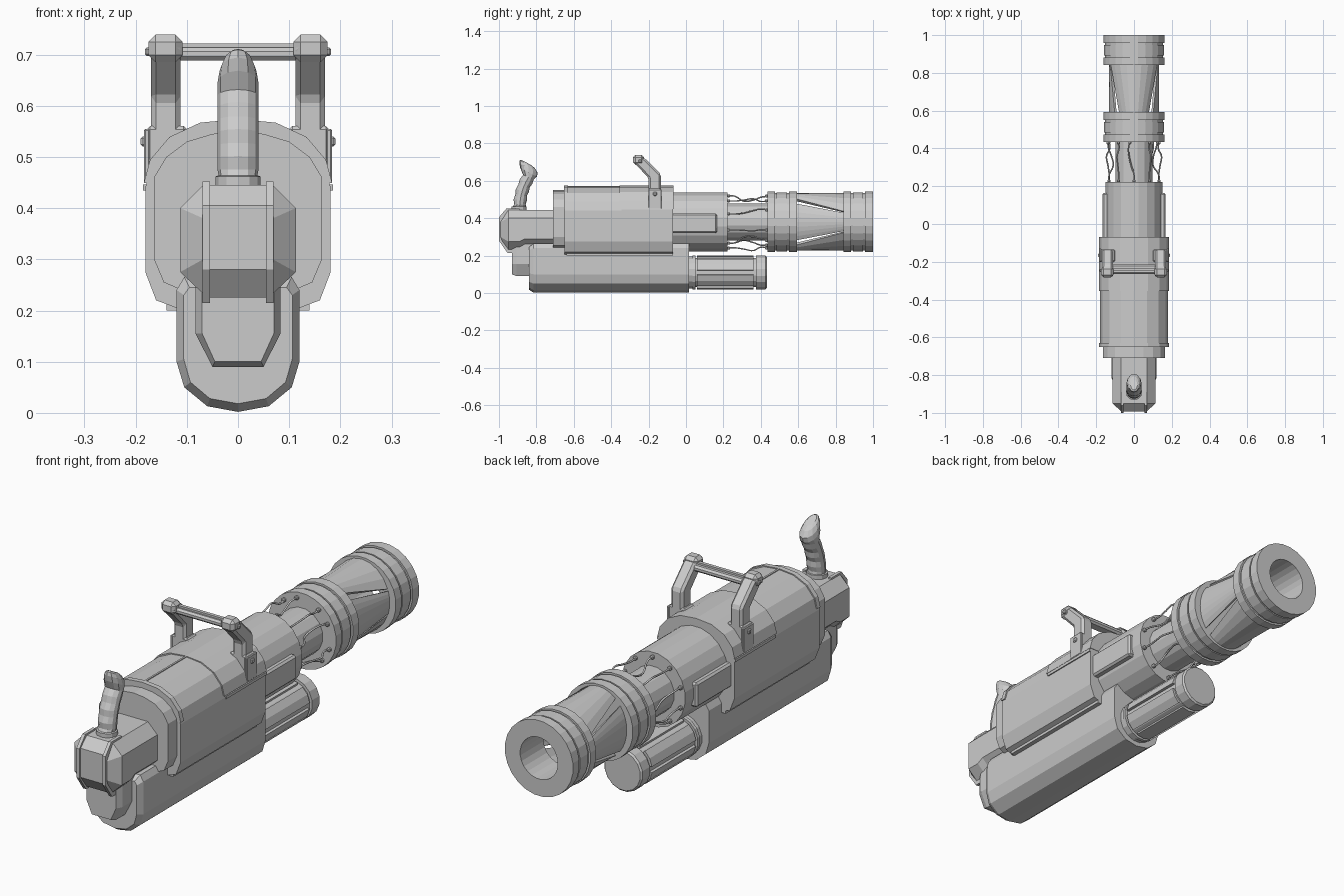
import bpy, bmesh, math
from math import sin, cos, pi, radians

if "Cube" in bpy.data.objects:
    bpy.data.objects.remove(bpy.data.objects["Cube"], do_unlink=True)

grey = bpy.data.materials.new("light_grey")
grey.use_nodes = True
COLOUR = (0.6, 0.6, 0.6, 1)
grey.diffuse_color = COLOUR
grey.node_tree.nodes["Principled BSDF"].inputs["Base Color"].default_value = COLOUR
AXIS = 0.38   # height of the barrel axis


def finish(name, bm):
    bmesh.ops.recalc_face_normals(bm, faces=bm.faces)
    me = bpy.data.meshes.new(name)
    bm.to_mesh(me)
    bm.free()
    me.materials.append(grey)
    ob = bpy.data.objects.new(name, me)
    bpy.context.collection.objects.link(ob)
    return ob


def loft(name, rings, closed=False):
    """Skin a list of rings; cap the ends unless closed into a loop."""
    bm = bmesh.new()
    vs = [[bm.verts.new(p) for p in r] for r in rings]
    pairs = list(zip(vs, vs[1:])) + ([(vs[-1], vs[0])] if closed else [])
    n = len(vs[0])
    for a, b in pairs:
        for i in range(n):
            j = (i + 1) % n
            bm.faces.new((a[i], a[j], b[j], b[i]))
    if not closed:
        bm.faces.new(vs[0])
        bm.faces.new(vs[-1])
    return finish(name, bm)


def lathe(name, profile, z=AXIS, sides=20, sx=1, closed=False):
    """Turn (radius, y) pairs about an axis along y."""
    ang = [2 * pi * (i + 0.5) / sides for i in range(sides)]
    return loft(name, [[(r * sx * cos(a), y, z + r * sin(a)) for a in ang]
                       for r, y in profile], closed)


def section(half, y, grow=0):
    """Mirror a half outline (x, z) across x = 0, pushed out by grow."""
    half = [(x + (grow if x > 0.02 else 0), z + grow * (1 if z > 0.4 else -1))
            for x, z in half]
    return [(x, y, z) for x, z in half] + [(-x, y, z) for x, z in reversed(half) if x > 0]


def box(name, x, y, z, bevel=0.0):
    """Box from three (low, high) ranges."""
    bm = bmesh.new()
    bmesh.ops.create_cube(bm, size=1)
    for v in bm.verts:
        v.co = [(a + b) / 2 + c * (b - a) for c, (a, b) in zip(v.co, (x, y, z))]
    if bevel:
        bmesh.ops.bevel(bm, geom=bm.edges[:], offset=bevel, segments=1, affect='EDGES')
    return finish(name, bm)


def wire(name, pts, radius=0.004):
    cu = bpy.data.curves.new(name, 'CURVE')
    cu.dimensions = '3D'
    cu.bevel_depth, cu.bevel_resolution, cu.resolution_u = radius, 1, 5
    sp = cu.splines.new('BEZIER')
    sp.bezier_points.add(len(pts) - 1)
    for bp, p in zip(sp.bezier_points, pts):
        bp.co = p
        bp.handle_left_type = bp.handle_right_type = 'AUTO'
    cu.materials.append(grey)
    ob = bpy.data.objects.new(name, cu)
    bpy.context.collection.objects.link(ob)


# Main housing with collar and raised straps
HOUSING = [(0, .2), (.12, .205), (.16, .22), (.181, .275), (.181, .44), (.168, .49),
           (.13, .535), (.07, .563), (0, .57)]
COLLAR = [(0, .235), (.11, .24), (.145, .255), (.164, .3), (.164, .46), (.14, .5),
          (.1, .53), (.05, .545), (0, .55)]
loft("housing", [section(HOUSING, -.65), section(HOUSING, -.07)])
loft("rear_collar", [section(COLLAR, -.71), section(COLLAR, -.64)])
SHELL = [(0, .445), (.18, .445)] + HOUSING[5:]
for i, (a, b) in enumerate([(-.652, -.63), (-.355, -.34), (-.345, -.068)]):
    loft(f"housing_strap_{i}", [section(SHELL, a, .004), section(SHELL, b, .004)])
box("top_seam", (-.004, .004), (-.63, -.35), (.56, .573))
for s in (-1, 1):
    box("side_ledge", sorted((s * .178, s * .186)), (-.345, -.07), (.434, .446))
    box("lower_ledge", sorted((s * .115, s * .14)), (-.64, -.07), (.2, .212))

# Lower body, its rear plug and the lower barrel
LOWER = [(0, .002), (.06, .013), (.105, .05), (.12, .1), (.12, .24), (.105, .265), (0, .265)]
FRONT = [(0, .018), (.055, .028), (.093, .06), (.106, .105), (.106, .23), (.095, .245), (0, .245)]
loft("lower_body", [section(FRONT, -.84), section(LOWER, -.815), section(LOWER, .016)])
PLUG = [(0, .09), (.05, .09), (.083, .155), (.083, .3), (0, .3)]
PLUG_END = [(0, .1), (.045, .1), (.07, .155), (.07, .24), (0, .24)]
loft("rear_plug", [section(PLUG_END, -.93), section(PLUG, -.905), section(PLUG, -.82)])
lathe("lower_barrel", [(.088, .0), (.088, .035), (.092, .035), (.092, .05), (.08, .05),
                       (.08, .375), (.092, .375), (.092, .425), (.085, .432)], .11, 16)
for k in range(6):
    mid = pi / 6 + k * pi / 3
    angs = [mid + radians(d) for d in (-22, 0, 22)]
    loft("lower_barrel_panel", [[(r * cos(a), y, .11 + r * sin(a))
                                 for r, y in ((.075, .06), (.091, .06), (.091, .36), (.075, .36))]
                                for a in angs])

# Rear block with edge plates
BLOCK = [(0, .225), (.06, .225), (.113, .275), (.113, .4), (.068, .445), (0, .445)]
BLOCK_IN = [(0, .25), (.07, .25), (.113, .29), (.113, .4), (.068, .445), (0, .445)]
BLOCK_END = [(0, .28), (.058, .28), (.068, .3), (.068, .38), (.058, .405), (0, .405)]
loft("rear_block", [section(BLOCK_END, -.992), section(BLOCK, -.95), section(BLOCK, -.89),
                    section(BLOCK_IN, -.86), section(BLOCK_IN, -.7)])
PLATE = [(-1, .28), (-.955, .215), (-.89, .215), (-.89, .452), (-.96, .452), (-1, .405)]
for s in (-1, 1):
    loft("block_edge_plate", [[(s * x, y, z) for y, z in PLATE] for x in (.055, .069)])


# Rear grip: rounded sections along a bent spine, with finger ridges
def grip_ring(y, z, d, w, tilt):
    t = radians(tilt)
    out = []
    for k in range(12):
        a = 2 * pi * k / 12
        u = d * cos(a)
        out.append((w * sin(a), y + u * cos(t), z + u * sin(t)))
    return out


grip = [(-.892, .44, .04, .044, 0), (-.892, .462, .04, .044, 0), (-.89, .464, .035, .038, 0)]
for k in range(7):
    f = k / 6
    grip.append((-.888 + .04 * f * f + .006 * f, .475 + .145 * f,
                 .036 if k % 2 else .031, .04, -22 * f))
grip += [(-.842, .645, .05, .04, -28), (-.842, .668, .056, .036, -28),
         (-.848, .688, .046, .027, -28), (-.852, .697, .03, .018, -28)]
loft("rear_grip", [grip_ring(*g) for g in grip])

# Carry handle: bent legs, heads, base plates, bolts and cross bar
LEG = [(-.2, .45), (-.2, .615), (-.285, .705), (-.28, .728), (-.25, .738), (-.215, .715),
       (-.135, .635), (-.135, .45)]
for s in (-1, 1):
    ob = loft("carry_leg", [[(s * x, y, z) for y, z in LEG] for x in (.112, .17)])
    bev = ob.modifiers.new("bevel", 'BEVEL')
    bev.width, bev.segments = .01, 1
    box("leg_foot", sorted((s * .1, s * .178)), (-.2, -.135), (.45, .56), .006)
    box("leg_plate", sorted((s * .172, s * .184)), (-.2, -.13), (.45, .555), .003)
    box("leg_bolt", sorted((s * .18, s * .19)), (-.176, -.156), (.52, .54), .004)
    box("head_bolt", sorted((s * .165, s * .182)), (-.255, -.237), (.697, .714), .004)
    head = box("leg_head", sorted((s * .108, s * .175)), (-.283, -.225), (.685, .739), .014)
box("carry_bar", (-.12, .12), (-.265, -.215), (.688, .714), .008)
box("carry_bar_rib", (-.12, .12), (-.25, -.235), (.7, .722))

# Barrel body with raised side boxes
lathe("barrel_body", [(.16, -.08), (.16, .222)], sx=.95)
for s in (-1, 1):
    box("side_box", sorted((s * .13, s * .166)), (-.08, .165), (.32, .425), .008)

# Inner barrel and banded rings
lathe("inner_barrel", [(.1, .2), (.1, .45)], sides=16)


def bands(y0):
    prof = [(.15, y0)]
    for a, b, r in ((0, .04, .163), (.05, .105, .16), (.115, .158, .163)):
        prof += [(.155, y0 + a), (r, y0 + a), (r, y0 + b), (.155, y0 + b)]
    return prof


lathe("middle_ring", bands(.435), sides=24)
lathe("muzzle_ring", bands(.842) + [(.09, 1.0), (.09, .842)], sides=24, closed=True)


# Tapered strips between the rings, leaving slim windows
def strip(name, centre, h0, h1, steps=8):
    rings = []
    for i in range(steps + 1):
        f = 2 * i / steps - 1
        ring = []
        for y, h, k in ((.585, h0, 1), (.85, h1, 1), (.85, h1, .9), (.585, h0, .9)):
            a = radians(centre + f * h)
            ring.append((.133 * k * cos(a), y, AXIS + .154 * k * sin(a)))
        rings.append(ring)
    loft(name, rings)


for c in (90, 270):
    strip("upright_strip", c, 36, 69)
for c in (0, 180):
    strip("side_strip", c, 40, 18)

# Cables with round plugs between body and middle ring
for k in range(10):
    a = 2 * pi * (k + .5) / 10
    dip, turn = (.145, 0) if k % 2 else (.112, .22)
    path = [(.14, .215, 0), (.138, .26, 0), (dip, .31, turn * .6), (dip + .008, .36, turn),
            (.135, .4, turn), (.14, .44, turn * .7)]
    pts = [(r * cos(a + t), y, AXIS + r * sin(a + t)) for r, y, t in path]
    wire("cable", pts)
    for p, ys in ((pts[0], (.22, .236)), (pts[-1], (.422, .438))):
        box("cable_plug", (p[0] - .008, p[0] + .008), ys, (p[2] - .008, p[2] + .008), .004)
